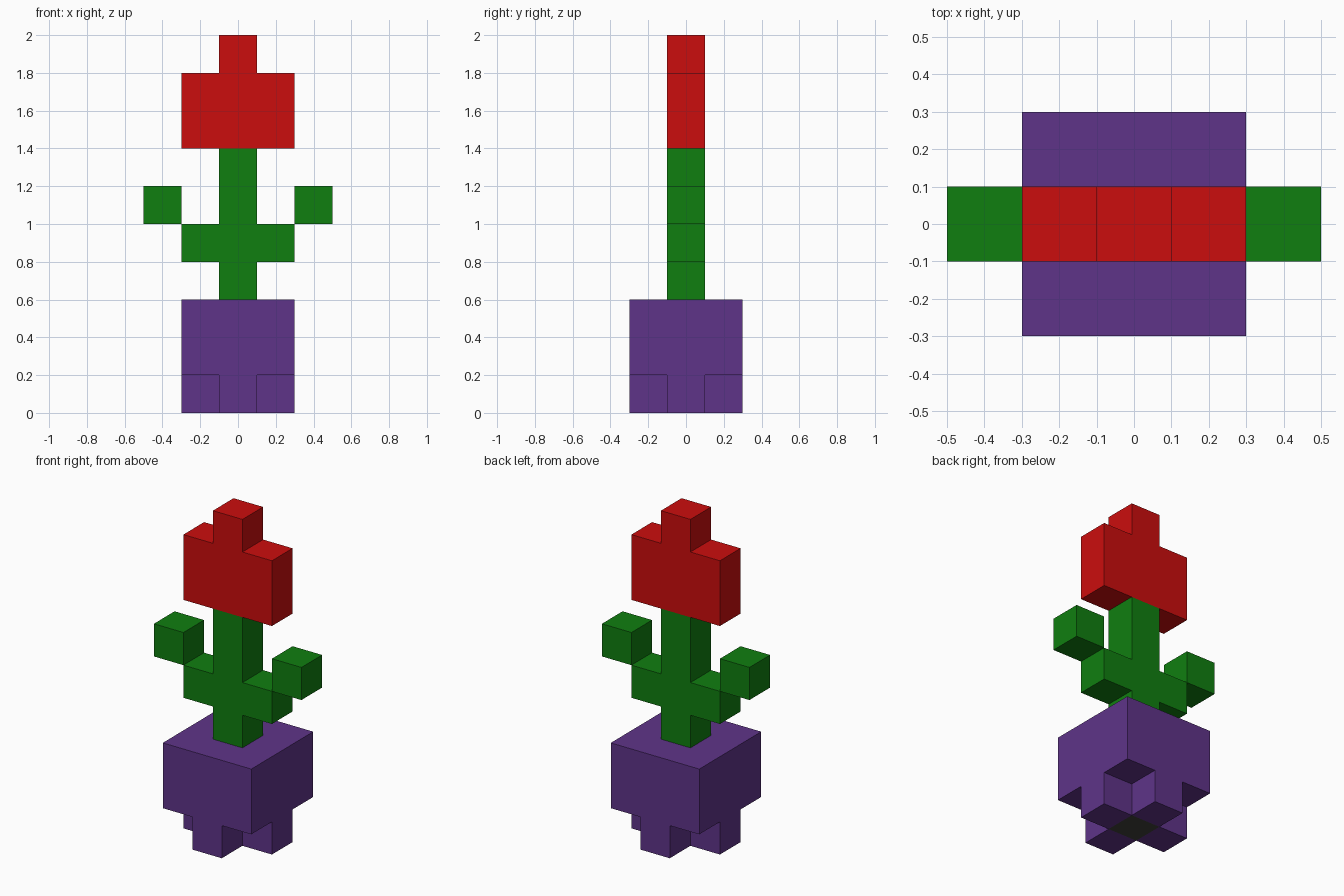
import bpy, bmesh, math

if "Cube" in bpy.data.objects:
    bpy.data.objects.remove(bpy.data.objects["Cube"])

S = 0.2  # block size


def block(x0, x1, y0, y1, z0, z1):
    """Inclusive range of block cells."""
    return {(x, y, z) for x in range(x0, x1 + 1)
            for y in range(y0, y1 + 1) for z in range(z0, z1 + 1)}


def material(name, rgb):
    m = bpy.data.materials.new(name)
    m.diffuse_color = (*rgb, 1.0)
    m.use_nodes = True
    m.node_tree.nodes["Principled BSDF"].inputs["Base Color"].default_value = m.diffuse_color
    return m


def build(name, cells, solid, mat):
    """Mesh only the outer faces of the cells, then merge flat areas."""
    bm = bmesh.new()
    for c in cells:
        for a in range(3):
            for s in (-1, 1):
                n = list(c)
                n[a] += s
                if tuple(n) in solid:
                    continue
                corners = [(-1, -1), (1, -1), (1, 1), (-1, 1)][::s]
                verts = []
                for u, v in corners:
                    p = [c[0], c[1], c[2] + 0.5]
                    p[a] += s * 0.5
                    p[(a + 1) % 3] += u * 0.5
                    p[(a + 2) % 3] += v * 0.5
                    verts.append(bm.verts.new([k * S for k in p]))
                bm.faces.new(verts)
    bmesh.ops.remove_doubles(bm, verts=bm.verts[:], dist=0.001)
    bmesh.ops.dissolve_limit(bm, angle_limit=math.radians(1),
                             verts=bm.verts[:], edges=bm.edges[:])
    me = bpy.data.meshes.new(name)
    bm.to_mesh(me)
    bm.free()
    me.materials.append(mat)
    bpy.context.collection.objects.link(bpy.data.objects.new(name, me))


# Dark core seen under the pot
core = block(0, 0, 0, 0, 0, 2)
# Pot: square body on a cross-shaped foot
pot = (block(-1, 1, -1, 1, 1, 2) | block(-1, 1, 0, 0, 0, 0)
       | block(0, 0, -1, 1, 0, 0)) - core
# Stem with a stepped leaf on each side
stem = block(0, 0, 0, 0, 3, 6) | block(-1, 1, 0, 0, 4, 4)
stem |= {(-2, 0, 5), (2, 0, 5)}
# Flower head
flower = block(-1, 1, 0, 0, 7, 8) | {(0, 0, 9)}

solid = core | pot | stem | flower
build("soil_core", core, solid, material("dark grey", (0.05, 0.05, 0.045)))
build("pot", pot, solid, material("purple", (0.114, 0.034, 0.25)))
build("stem_and_leaves", stem, solid, material("green", (0.005, 0.21, 0.005)))
build("flower_head", flower, solid, material("red", (0.6, 0.004, 0.004)))
